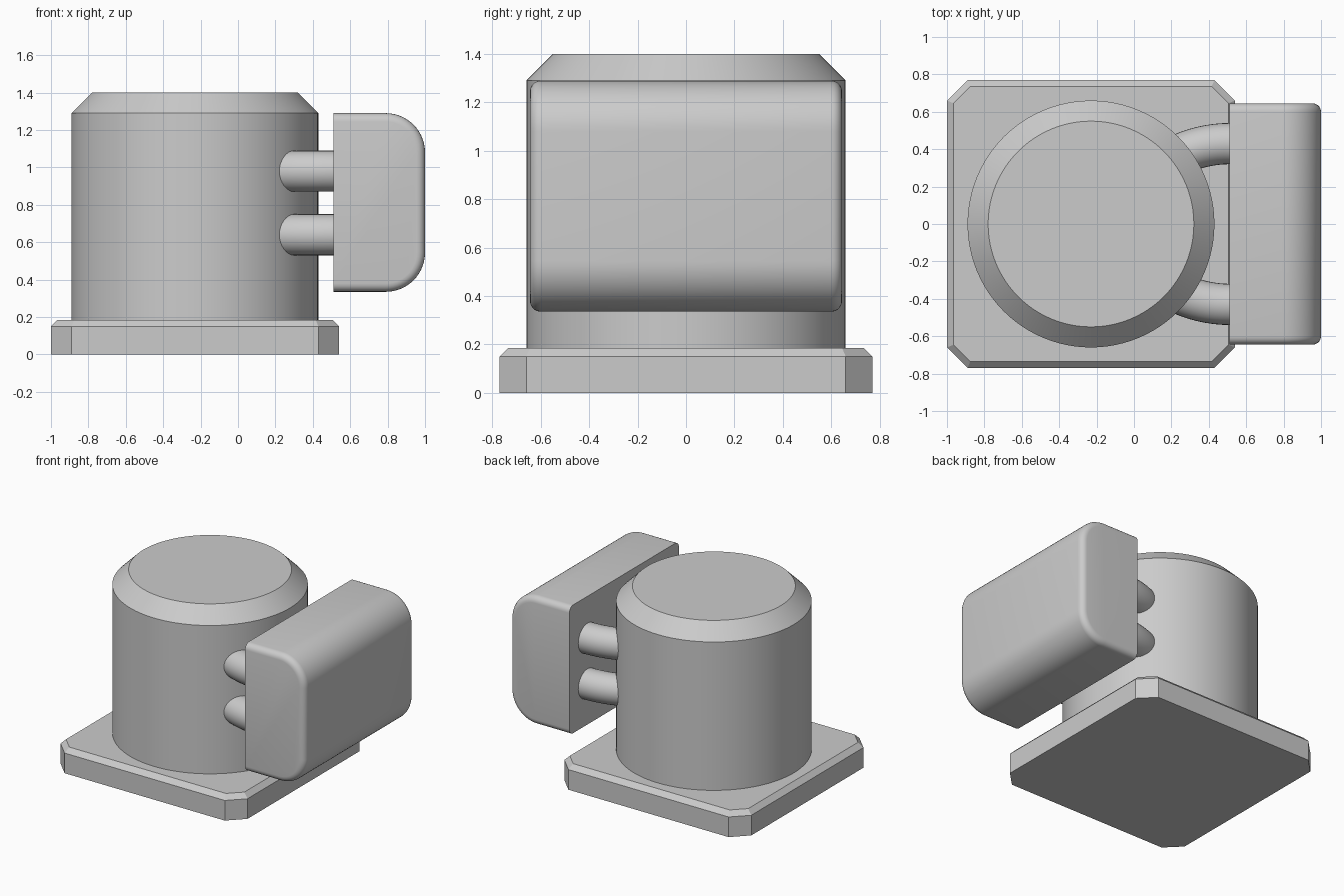
import bpy, bmesh, math
from mathutils import Vector

cube = bpy.data.objects.get("Cube")
if cube:
    bpy.data.objects.remove(cube, do_unlink=True)

grey = bpy.data.materials.new("plain grey")
grey.use_nodes = True
GREY = (0.6, 0.6, 0.6, 1)
grey.diffuse_color = GREY
grey.node_tree.nodes["Principled BSDF"].inputs["Base Color"].default_value = GREY


def finish(name, bm, angle=30):
    bmesh.ops.recalc_face_normals(bm, faces=bm.faces)
    mesh = bpy.data.meshes.new(name)
    bm.to_mesh(mesh)
    bm.free()
    mesh.materials.append(grey)
    ob = bpy.data.objects.new(name, mesh)
    bpy.context.collection.objects.link(ob)
    bpy.ops.object.select_all(action='DESELECT')
    ob.select_set(True)
    bpy.context.view_layer.objects.active = ob
    bpy.ops.object.shade_smooth_by_angle(angle=math.radians(angle))
    return ob


def box(lo, hi):
    bm = bmesh.new()
    bmesh.ops.create_cube(bm, size=1)
    lo, hi = Vector(lo), Vector(hi)
    for v in bm.verts:
        v.co = (lo + hi) / 2 + v.co * (hi - lo)
    return bm


def bevel(bm, test, width, segments):
    edges = [e for e in bm.edges if test(e.verts[0].co, e.verts[1].co)]
    bmesh.ops.bevel(bm, geom=edges, offset=width, segments=segments,
                    profile=0.5, affect='EDGES', clamp_overlap=True)


def both(axis, value):
    return lambda a, b: abs(a[axis] - value) < 1e-4 and abs(b[axis] - value) < 1e-4


# Base plate: clipped corners and a chamfered top rim
bm = box((-1, -0.77, 0), (0.54, 0.77, 0.185))
bevel(bm, lambda a, b: abs(a.z - b.z) > 0.1, 0.11, 1)
bevel(bm, both(2, 0.185), 0.035, 1)
finish("base_plate", bm, 20)

# Round body with a chamfered top
CX, R, SIDES = -0.23, 0.66, 96
bm = bmesh.new()
rings = []
for radius, z in ((R, 0.185), (R, 1.29), (0.55, 1.4)):
    rings.append([bm.verts.new((CX + radius * math.cos(t), radius * math.sin(t), z))
                  for t in (math.tau * i / SIDES for i in range(SIDES))])
for low, high in zip(rings, rings[1:]):
    for i in range(SIDES):
        j = (i + 1) % SIDES
        bm.faces.new((low[i], low[j], high[j], high[i]))
bm.faces.new(rings[0])
bm.faces.new(rings[-1])
finish("round_body", bm)

# Side box: large rounding on the outer long edges, small rounding around the ends
bm = box((0.51, -0.645, 0.335), (1, 0.645, 1.29))
bevel(bm, lambda a, b: both(0, 1)(a, b) and abs(a.y - b.y) > 1, 0.21, 14)
inner = both(0, 0.51)
bevel(bm, lambda a, b: (both(1, 0.645)(a, b) or both(1, -0.645)(a, b))
      and not inner(a, b), 0.045, 5)
finish("side_box", bm)

# Four bent pipes joining the box to the body
BEND, PIPE, STEPS, ROUND = 0.66, 0.11, 12, 32
for side, side_name in ((1, "back"), (-1, "front")):
    for z, level in ((0.98, "upper"), (0.64, "lower")):
        bm = bmesh.new()
        rings = []
        for s in range(STEPS + 1):
            a = math.radians(40) * s / STEPS
            ring = []
            for i in range(ROUND):
                t = math.tau * i / ROUND
                r = BEND + PIPE * math.cos(t)
                ring.append(bm.verts.new((0.515 - r * math.sin(a),
                                          side * (0.43 - BEND + r * math.cos(a)),
                                          z + PIPE * math.sin(t))))
            rings.append(ring)
        for p, q in zip(rings, rings[1:]):
            for i in range(ROUND):
                j = (i + 1) % ROUND
                bm.faces.new((p[i], p[j], q[j], q[i]))
        bm.faces.new(rings[0])
        bm.faces.new(rings[-1])
        finish(f"{level}_{side_name}_pipe", bm)
